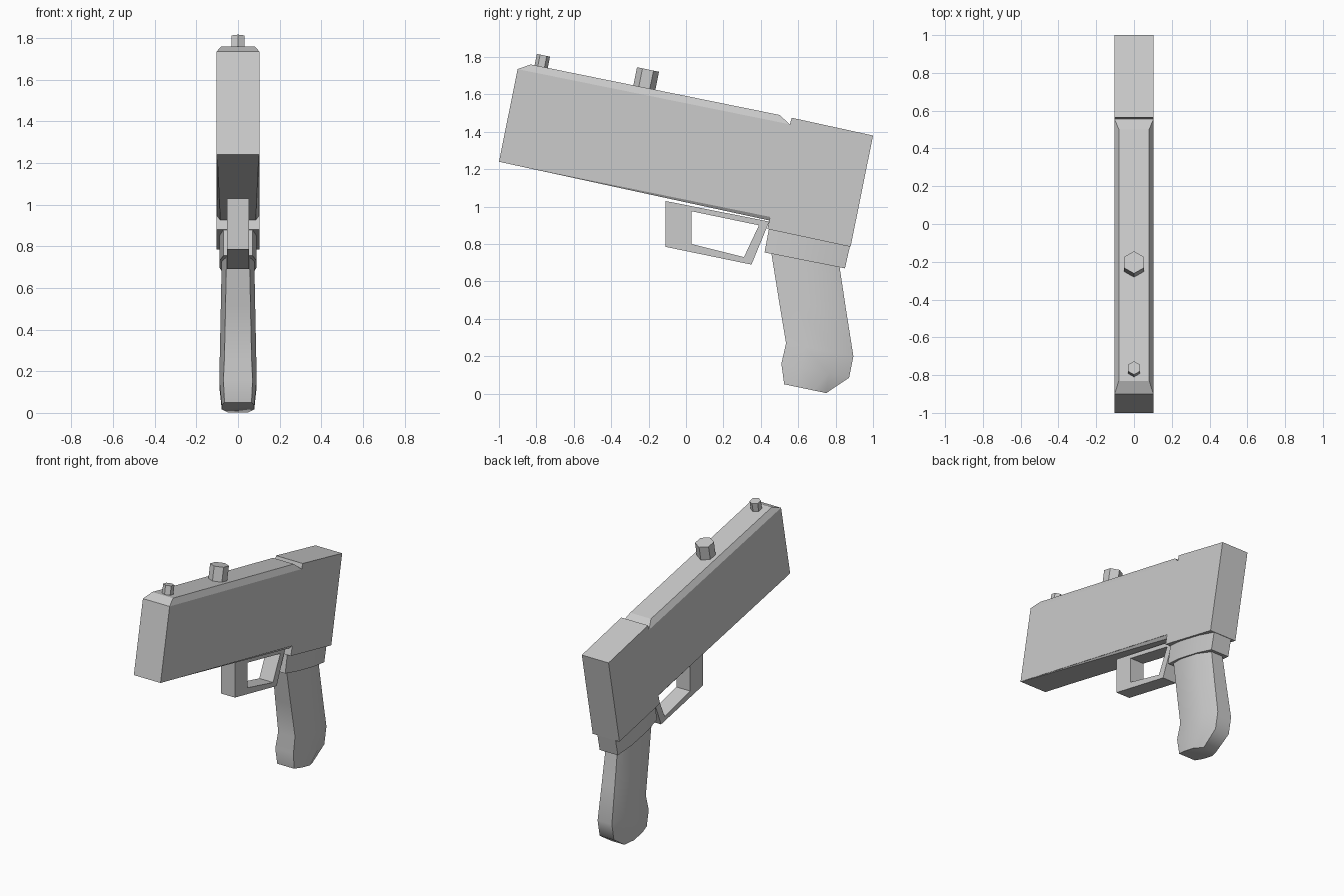
import bpy
import bmesh
import math
from mathutils import Vector

if "Cube" in bpy.data.objects:
    bpy.data.objects.remove(bpy.data.objects["Cube"])


def finish(name, bm, smooth=None):
    bmesh.ops.recalc_face_normals(bm, faces=bm.faces)
    me = bpy.data.meshes.new(name)
    bm.to_mesh(me)
    bm.free()
    ob = bpy.data.objects.new(name, me)
    bpy.context.collection.objects.link(ob)
    if smooth:
        bpy.ops.object.select_all(action='DESELECT')
        ob.select_set(True)
        bpy.context.view_layer.objects.active = ob
        bpy.ops.object.shade_smooth_by_angle(angle=math.radians(smooth))
    return ob


def loft(name, rings, smooth=None):
    """Skin a list of equal-length closed rings and cap both ends."""
    bm = bmesh.new()
    vs = [[bm.verts.new(p) for p in ring] for ring in rings]
    n = len(vs[0])
    for a, b in zip(vs, vs[1:]):
        for i in range(n):
            j = (i + 1) % n
            bm.faces.new((a[i], a[j], b[j], b[i]))
    bm.faces.new(vs[0][::-1])
    bm.faces.new(vs[-1])
    return finish(name, bm, smooth)


def prism(name, profile, half):
    """Side profile (y, z) extruded across x."""
    return loft(name, [[(x, y, z) for y, z in profile] for x in (-half, half)])


def quad(front, back, w):
    """Rectangle between two side-view points, half width w."""
    return [(-w, *front), (w, *front), (w, *back), (-w, *back)]


def section(front, back, w_front, w_mid, w_back):
    """Eight-sided section running from a front point to a back point."""
    f, b = Vector((0, *front)), Vector((0, *back))
    half = [(0, w_front), (0.28, w_mid), (0.7, w_mid), (1, w_back)]
    pts = half + [(t, -w) for t, w in reversed(half)]
    return [f.lerp(b, t) + Vector((w, 0, 0)) for t, w in pts]


# Main body
prism("body", [(-1, 1.24), (-0.9, 1.735), (0.555, 1.44), (0.565, 1.475),
               (1, 1.38), (0.88, 0.785), (0.435, 0.88), (0.45, 0.945)], 0.103)

# Bevelled top rail
loft("top_rail", [quad((-0.9, 1.735), (0.555, 1.44), 0.103),
                  quad((-0.83, 1.76), (0.5, 1.49), 0.08)])

# Shallow wedge along the underside
loft("underside", [[(-0.1, -1, 1.24), (0.1, -1, 1.24), (0.1, -0.99, 1.242), (-0.1, -0.99, 1.242)],
                   [(-0.085, 0.45, 0.925), (0.085, 0.45, 0.925),
                    (0.103, 0.45, 0.948), (-0.103, 0.45, 0.948)]])

# Hexagonal sights, perpendicular to the sloping top
up = Vector((0, 0.2, 0.98)).normalized()
along = Vector((0, 0.98, -0.2)).normalized()
for name, y, z, r, h in (("front_sight", -0.762, 1.809, 0.036, 0.09),
                         ("rear_sight", -0.203, 1.733, 0.06, 0.12)):
    top = [Vector((0, y, z)) + along * r * math.cos(k * math.pi / 3)
           + Vector((r * math.sin(k * math.pi / 3), 0, 0)) for k in range(6)]
    loft(name, [[p - up * h for p in top], top])

# Trigger guard: open frame
outer = [(-0.11, 1.03), (-0.11, 0.785), (0.35, 0.69), (0.445, 0.92)]
inner = [(0.03, 0.975), (0.03, 0.80), (0.31, 0.73), (0.39, 0.90)]
bm = bmesh.new()
loops = [[bm.verts.new((x, y, z)) for y, z in prof]
         for prof, x in ((outer, -0.053), (outer, 0.053), (inner, 0.053), (inner, -0.053))]
for k in range(4):
    a, b = loops[k], loops[(k + 1) % 4]
    for i in range(4):
        j = (i + 1) % 4
        bm.faces.new((a[i], a[j], b[j], b[i]))
finish("trigger_guard", bm)

# Collar above the grip
loft("grip_collar", [section((0.445, 0.89), (0.878, 0.795), 0.07, 0.088, 0.07),
                     section((0.42, 0.755), (0.85, 0.67), 0.07, 0.088, 0.07)], 50)

# Grip
loft("grip", [section((0.455, 0.76), (0.82, 0.685), 0.055, 0.078, 0.045),
              section((0.495, 0.51), (0.857, 0.44), 0.06, 0.083, 0.05),
              section((0.535, 0.27), (0.895, 0.2), 0.065, 0.088, 0.055),
              section((0.51, 0.16), (0.872, 0.085), 0.07, 0.088, 0.055),
              section((0.525, 0.05), (0.75, 0.003), 0.065, 0.078, 0.05)], 50)
